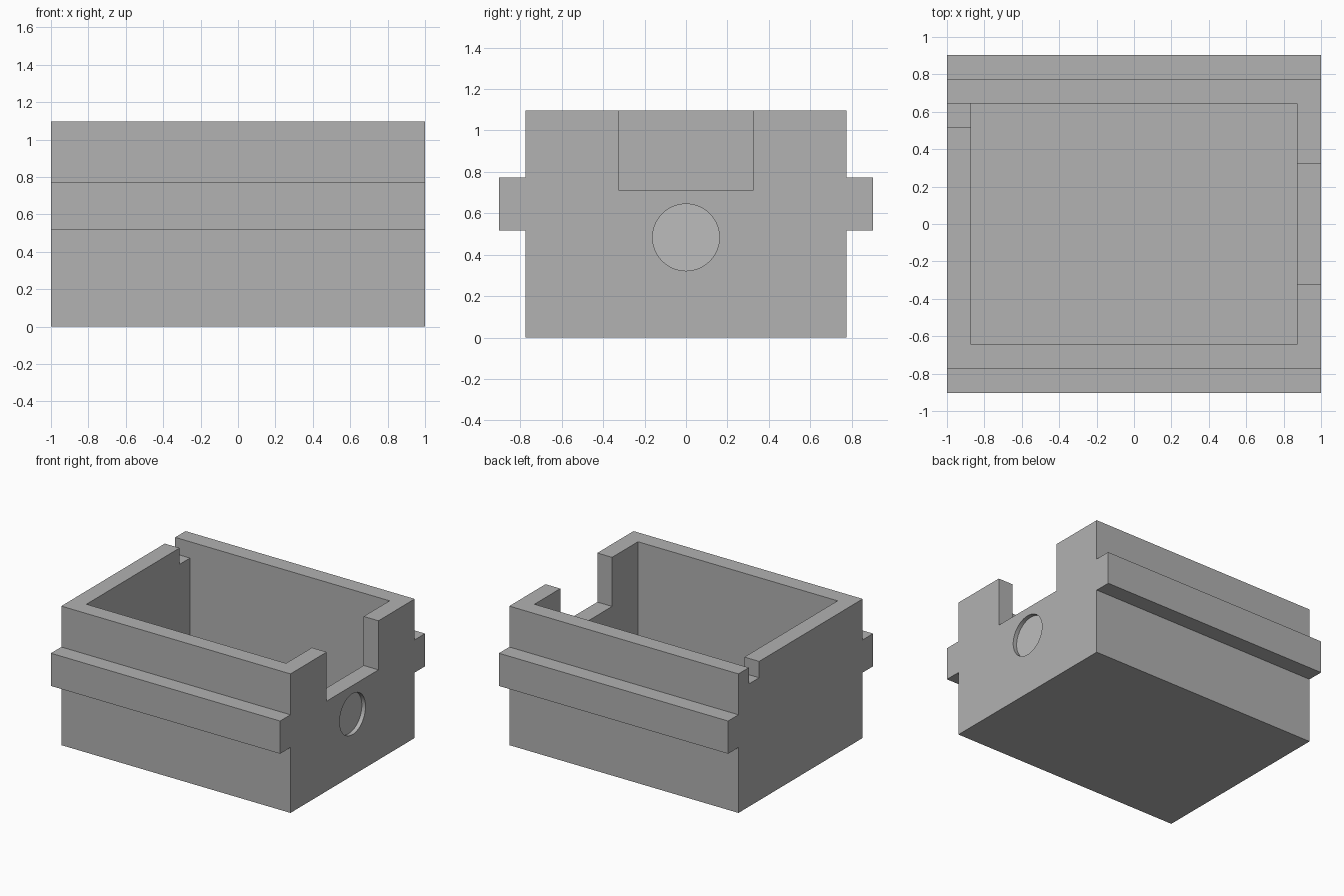
import bpy, bmesh, math
from mathutils import Matrix

if "Cube" in bpy.data.objects:
    bpy.data.objects.remove(bpy.data.objects["Cube"], do_unlink=True)

U = 2 / 15.5          # module: one wall thickness
X, Y, Z = 7.75, 6, 8.5  # half length, half width, height in modules


def material(name, value):
    m = bpy.data.materials.new(name)
    m.use_nodes = True
    colour = (value, value, value, 1)
    m.diffuse_color = colour
    m.node_tree.nodes["Principled BSDF"].inputs["Base Color"].default_value = colour
    return m


def finish(name, bm):
    bmesh.ops.recalc_face_normals(bm, faces=bm.faces)
    bmesh.ops.scale(bm, vec=(U, U, U), verts=bm.verts)
    mesh = bpy.data.meshes.new(name)
    bm.to_mesh(mesh)
    bm.free()
    obj = bpy.data.objects.new(name, mesh)
    bpy.context.collection.objects.link(obj)
    return obj


def box(name, lo, hi):
    bm = bmesh.new()
    bmesh.ops.create_cube(bm, size=1)
    for v in bm.verts:
        v.co = [hi[i] if v.co[i] > 0 else lo[i] for i in range(3)]
    return finish(name, bm)


# Body with side rails: mirrored cross-section extruded along x
half = [(Y, 0), (Y, 4), (Y + 1, 4), (Y + 1, 6), (Y, 6), (Y, Z)]
profile = half + [(-y, z) for y, z in reversed(half)]
bm = bmesh.new()
end = bm.faces.new([bm.verts.new((-X, y, z)) for y, z in profile])
side = bmesh.ops.extrude_face_region(bm, geom=[end])
bmesh.ops.translate(bm, vec=(2 * X, 0, 0),
                    verts=[g for g in side["geom"] if isinstance(g, bmesh.types.BMVert)])
body = finish("railed_box", bm)

# Round recess cutter in the right end wall
DEPTH = 0.25
bm = bmesh.new()
bmesh.ops.create_cone(bm, cap_ends=True, segments=64, radius1=1.25, radius2=1.25, depth=1,
                      matrix=Matrix.Translation((X - DEPTH + 0.5, 0, 3.75))
                      @ Matrix.Rotation(math.pi / 2, 4, "Y"))
recess = finish("recess_cutter", bm)

# Cavity, end opening and small corner notch
cutters = [
    box("cavity_cutter", (1 - X, 1 - Y, 1), (X - 1, Y - 1, Z + 1)),
    box("opening_cutter", (X - 1.5, -2.5, 5.5), (X + 1, 2.5, Z + 1)),
    box("notch_cutter", (-X - 1, Y - 2, Z - 1), (1.5 - X, Y - 1, Z + 1)),
    recess,
]
for c in cutters:
    c.hide_render = True
    mod = body.modifiers.new(c.name, "BOOLEAN")
    mod.operation = "DIFFERENCE"
    mod.solver = "EXACT"
    mod.object = c

# Bake the cuts and drop the cutters
bpy.context.view_layer.update()
baked = bpy.data.meshes.new_from_object(
    body.evaluated_get(bpy.context.evaluated_depsgraph_get()))
body.modifiers.clear()
body.data = baked
for c in cutters:
    bpy.data.objects.remove(c, do_unlink=True)

# Grey body, lighter disc at the bottom of the recess
baked.materials.clear()
baked.materials.append(material("grey", 0.445))
baked.materials.append(material("light_grey", 0.503))
for p in baked.polygons:
    on_disc = p.normal.x > 0.9 and abs(p.center.x - (X - DEPTH) * U) < 0.005
    p.material_index = 1 if on_disc else 0

bpy.ops.object.select_all(action="DESELECT")
body.select_set(True)
bpy.context.view_layer.objects.active = body
bpy.ops.object.shade_smooth_by_angle(angle=math.radians(30))
